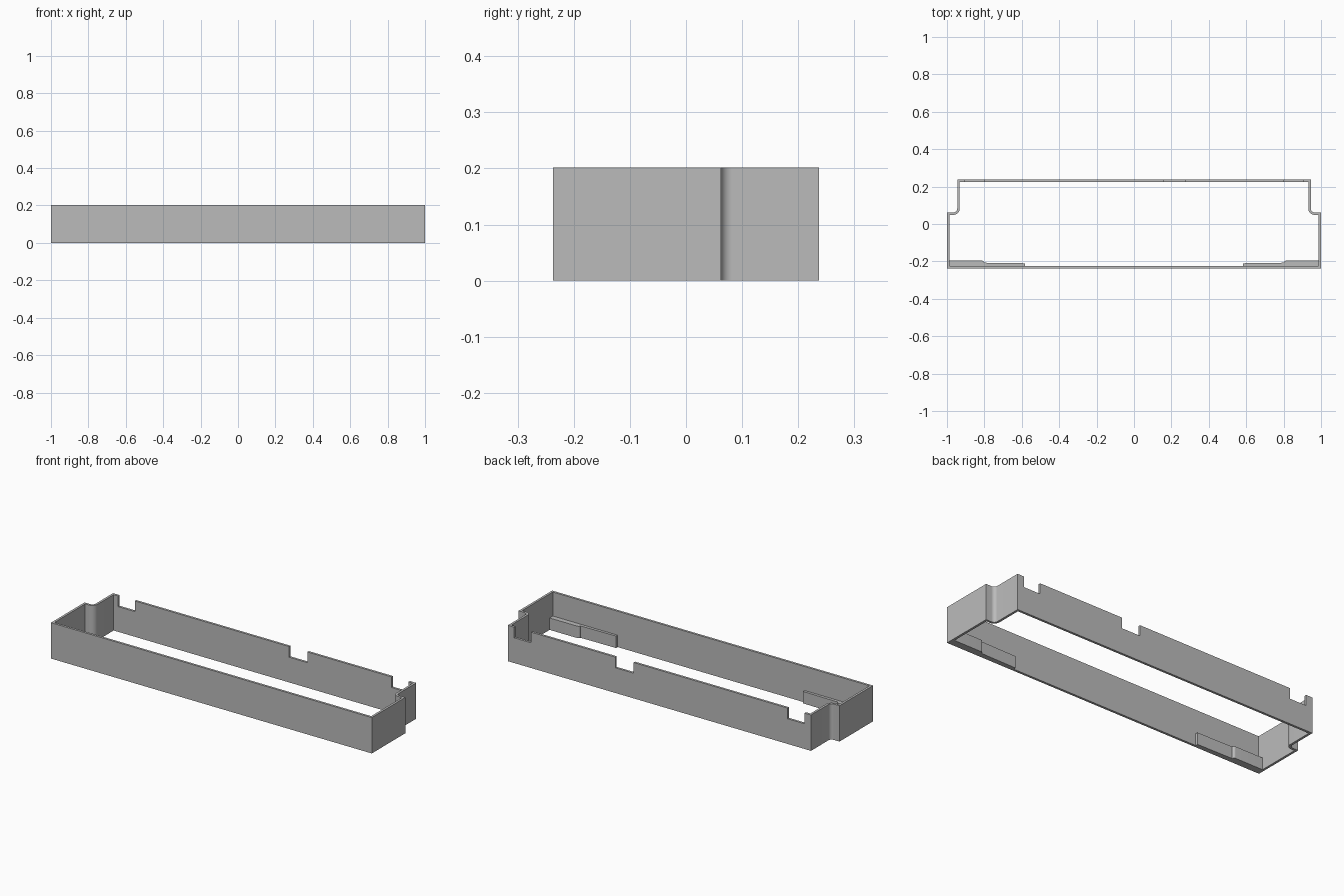
import bpy
import bmesh
from math import pi, cos, sin, radians

cube = bpy.data.objects.get("Cube")
if cube:
    bpy.data.objects.remove(cube, do_unlink=True)

HEIGHT, WALL = 0.202, 0.013
HALF_Y = 0.237
PAD_HEIGHT = 0.067
ARC_STEPS = 10

grey = bpy.data.materials.new("plain grey")
grey.use_nodes = True
grey.diffuse_color = (0.5, 0.5, 0.5, 1)
grey.node_tree.nodes["Principled BSDF"].inputs["Base Color"].default_value = grey.diffuse_color


def arc(cx, cy, r, start, end):
    angles = [start + (end - start) * i / ARC_STEPS for i in range(ARC_STEPS + 1)]
    return [(cx + r * cos(a), cy + r * sin(a)) for a in angles]


def finish(name, bm):
    bmesh.ops.recalc_face_normals(bm, faces=bm.faces)
    mesh = bpy.data.meshes.new(name)
    bm.to_mesh(mesh)
    bm.free()
    mesh.materials.append(grey)
    obj = bpy.data.objects.new(name, mesh)
    bpy.context.collection.objects.link(obj)
    return obj


def prism(name, outline, z0, z1):
    bm = bmesh.new()
    base = bm.faces.new([bm.verts.new((x, y, z0)) for x, y in outline])
    top = bmesh.ops.extrude_face_region(bm, geom=[base])["geom"]
    bmesh.ops.translate(bm, vec=(0, 0, z1 - z0),
                        verts=[v for v in top if isinstance(v, bmesh.types.BMVert)])
    return finish(name, bm)


def select_only(obj):
    bpy.ops.object.select_all(action="DESELECT")
    obj.select_set(True)
    bpy.context.view_layer.objects.active = obj


def smooth(obj):
    select_only(obj)
    bpy.ops.object.shade_smooth_by_angle(angle=radians(30))


# Frame outline inset by d, with a filleted step in each rear corner
def frame_outline(d):
    half = [(1 - d, d - HALF_Y), (1 - d, 0.062 - d)]
    half += arc(0.965, 0.082, 0.02 + d, -pi / 2, -pi)
    half.append((0.945 - d, HALF_Y - d))
    return half + [(-x, y) for x, y in reversed(half)]


# Open wall ring
bm = bmesh.new()
rings = [[bm.verts.new((x, y, z)) for x, y in frame_outline(d)]
         for d, z in ((0, 0), (0, HEIGHT), (WALL, HEIGHT), (WALL, 0))]
count = len(rings[0])
for k in range(4):
    a, b = rings[k], rings[(k + 1) % 4]
    for i in range(count):
        j = (i + 1) % count
        bm.faces.new((a[i], a[j], b[j], b[i]))
frame = finish("wall_frame", bm)

# Notches in the top of the rear wall
for x0, x1 in ((-0.905, -0.8), (0.16, 0.275), (0.8, 0.905)):
    y0, y1 = HALF_Y - 2 * WALL, HALF_Y + WALL
    cutter = prism("notch_cutter", [(x0, y0), (x1, y0), (x1, y1), (x0, y1)],
                   HEIGHT - 0.06, HEIGHT + 0.05)
    cutter.hide_render = True
    mod = frame.modifiers.new("notch", "BOOLEAN")
    mod.operation = "DIFFERENCE"
    mod.solver = "EXACT"
    mod.object = cutter
    select_only(frame)
    bpy.ops.object.modifier_apply(modifier=mod.name)
    bpy.data.objects.remove(cutter, do_unlink=True)
smooth(frame)

# Stepped pads inside the front corners
inner_y = WALL - HALF_Y
for side, s in (("left", 1), ("right", -1)):
    outline = [(1 - WALL, inner_y), (1 - WALL, -0.195)]
    outline += arc(0.815, -0.207, 0.012, pi / 2, pi)
    outline += [(0.583, -0.21), (0.583, inner_y)]
    pad = prism(side + "_corner_pad", [(s * x, y) for x, y in outline], 0, PAD_HEIGHT)
    smooth(pad)
